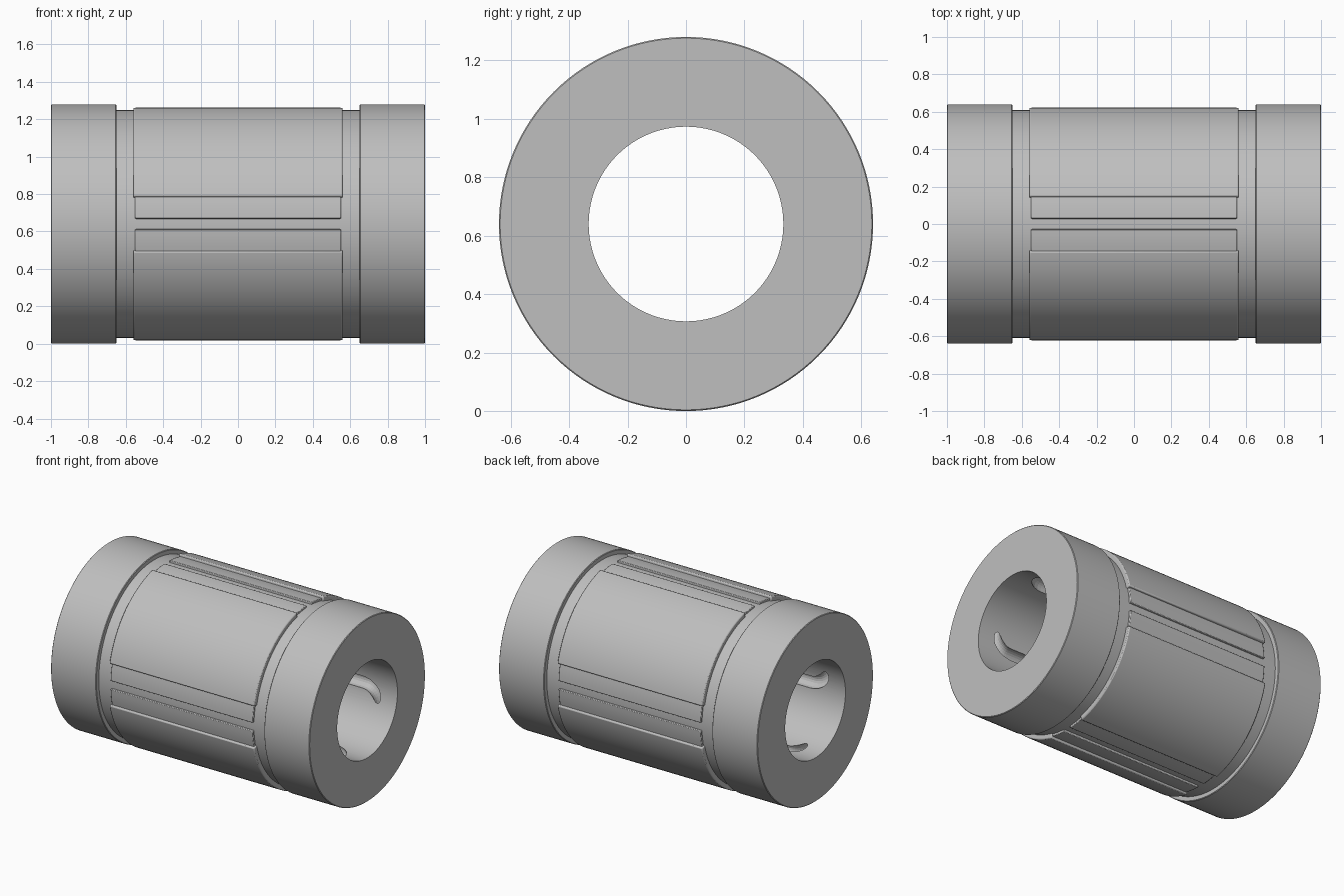
import bpy, bmesh, math
from mathutils import Vector

AXIS_Z = 0.64      # height of the tube axis
OUTER, NECK, BORE = 0.64, 0.609, 0.333
SEG = 128

cube = bpy.data.objects.get("Cube")
if cube:
    bpy.data.objects.remove(cube, do_unlink=True)

steel = bpy.data.materials.new("plain grey steel")
steel.use_nodes = True
colour = (0.52, 0.52, 0.52, 1)
steel.diffuse_color = colour
steel.node_tree.nodes["Principled BSDF"].inputs["Base Color"].default_value = colour


def polar(x, r, a):
    """Point at distance r from the tube axis; angle a turns from +y to +z."""
    return Vector((x, r * math.cos(a), r * math.sin(a)))


def finish(name, bm):
    bmesh.ops.recalc_face_normals(bm, faces=bm.faces)
    mesh = bpy.data.meshes.new(name)
    bm.to_mesh(mesh)
    bm.free()
    mesh.materials.append(steel)
    obj = bpy.data.objects.new(name, mesh)
    obj.location.z = AXIS_Z
    bpy.context.collection.objects.link(obj)
    return obj


def smooth(obj):
    bpy.ops.object.select_all(action='DESELECT')
    obj.select_set(True)
    bpy.context.view_layer.objects.active = obj
    bpy.ops.object.shade_smooth_by_angle(angle=math.radians(30))


def bridge(bm, rings, closed):
    pairs = list(zip(rings, rings[1:] + rings[:1]))
    for a, b in pairs if closed else pairs[:-1]:
        n = len(a)
        for i in range(n):
            j = (i + 1) % n
            bm.faces.new((a[i], a[j], b[j], b[i]))


def lathe(name, profile):
    """Turn a closed (x, radius) profile around the tube axis."""
    bm = bmesh.new()
    rings = [[bm.verts.new(polar(x, r, math.tau * i / SEG)) for i in range(SEG)]
             for x, r in profile]
    bridge(bm, rings, True)
    return finish(name, bm)


def arc_panel(name, r0, r1, a0, a1, half_len, bevel):
    """Curved panel between two radii and two angles."""
    bm = bmesh.new()
    steps = max(4, int((a1 - a0) / math.tau * SEG))
    angles = [a0 + (a1 - a0) * i / steps for i in range(steps + 1)]
    section = [(r1, a) for a in angles] + [(r0, a) for a in reversed(angles)]
    rings = [[bm.verts.new(polar(x, r, a)) for r, a in section]
             for x in (-half_len, half_len)]
    bridge(bm, rings, False)
    for ring in rings:
        bm.faces.new(ring)
    obj = finish(name, bm)
    mod = obj.modifiers.new("soft edges", 'BEVEL')
    mod.width, mod.segments = bevel, 2
    mod.limit_method, mod.angle_limit = 'ANGLE', math.radians(40)
    smooth(obj)


def ball_track(name, a0, radius=0.045, sides=20):
    """Round channel along the bore that turns sideways and sinks at both ends."""
    turn, straight = 0.13, 0.73
    half = []
    for i in range(13):
        phi = math.radians(115) * i / 12
        side = 1 - math.cos(phi)
        half.append((straight + turn * math.sin(phi),
                     0.345 + 0.04 * side, a0 - turn * side / BORE))
    path = [(-x, r, a) for x, r, a in reversed(half)] + half
    pts = [polar(*p) for p in path]
    bm = bmesh.new()
    rings = []
    for i, p in enumerate(pts):
        along = (pts[min(i + 1, len(pts) - 1)] - pts[max(i - 1, 0)]).normalized()
        out = Vector((0, p.y, p.z)).normalized()
        side = along.cross(out).normalized()
        out = side.cross(along)
        rings.append([bm.verts.new(p + radius * (math.cos(t) * side + math.sin(t) * out))
                      for t in (math.tau * k / sides for k in range(sides))])
    bridge(bm, rings, False)
    bm.faces.new(rings[0])
    bm.faces.new(rings[-1])
    obj = finish(name, bm)
    obj.hide_render = True
    obj.hide_set(True)
    return obj


# Main tube: end collars, recessed neck and through bore
c = 0.004
right_half = [(0.65, NECK), (0.65, OUTER - c), (0.65 + c, OUTER),
              (1 - c, OUTER), (1, OUTER - c), (1, BORE)]
body = lathe("bearing_body",
             [(-x, r) for x, r in reversed(right_half)] + right_half)

# Sleeve panels, slot strips and ball tracks, repeated every quarter turn
slot = math.asin(0.147 / OUTER)
groove = 0.028 / NECK
for k in range(4):
    a = k * math.pi / 2
    arc_panel(f"sleeve_panel_{k + 1}", 0.59, OUTER,
              a + slot, a + math.pi / 2 - slot, 0.56, 0.007)
    for side, (s, e) in {"lower": (-slot - 0.01, -groove),
                         "upper": (groove, slot + 0.01)}.items():
        arc_panel(f"{side}_slot_strip_{k + 1}", 0.59, 0.624, a + s, a + e, 0.55, 0.004)
    cut = body.modifiers.new(f"ball track {k + 1}", 'BOOLEAN')
    cut.operation, cut.solver = 'DIFFERENCE', 'EXACT'
    cut.object = ball_track(f"ball_track_cutter_{k + 1}", a)
smooth(body)
